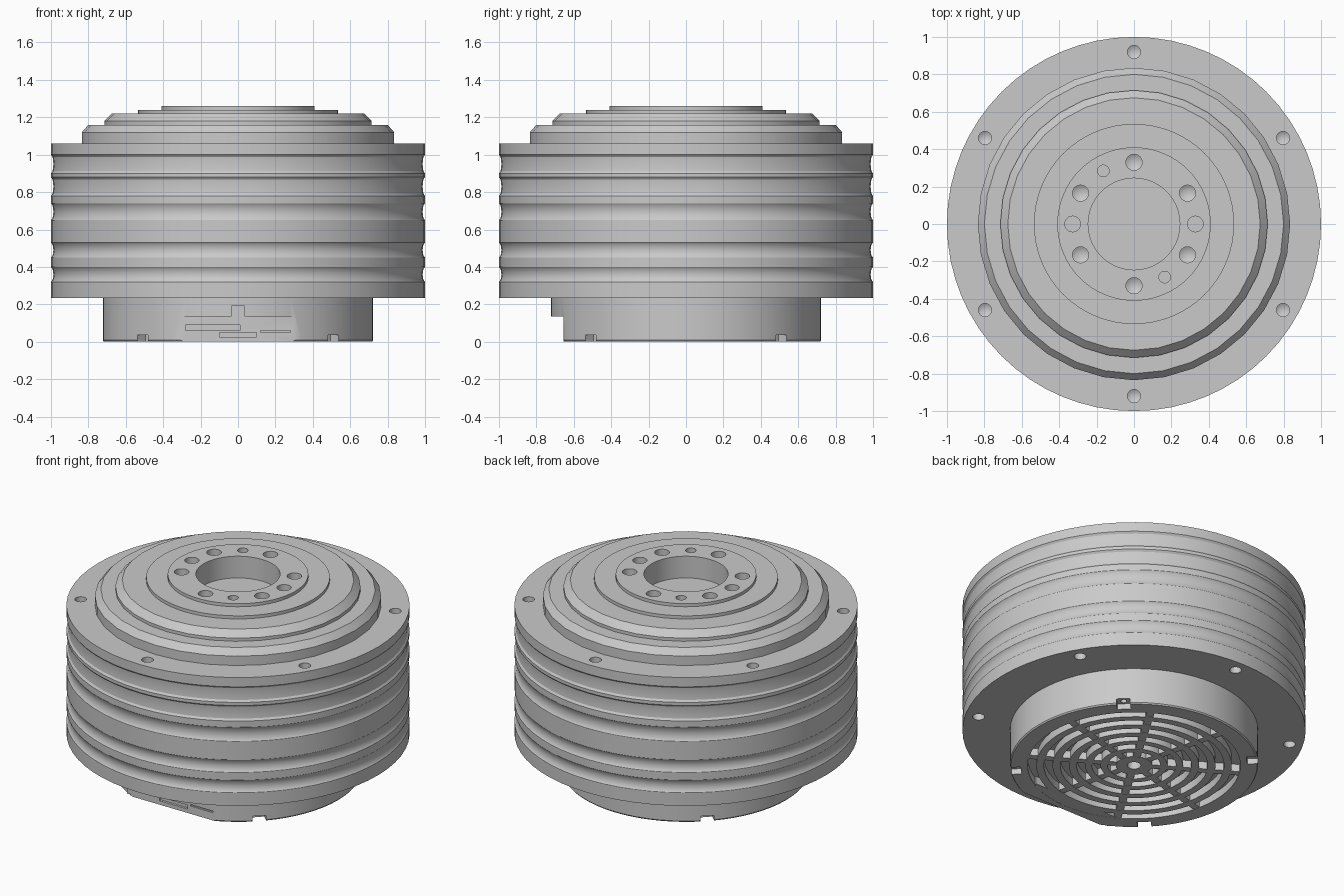
import bpy, bmesh, math
from mathutils import Matrix, Vector

cube = bpy.data.objects.get("Cube")
if cube:
    bpy.data.objects.remove(cube)

grey = bpy.data.materials.new("machined_grey")
grey.use_nodes = True
COLOUR = (0.59, 0.59, 0.59, 1)
grey.diffuse_color = COLOUR
grey.node_tree.nodes["Principled BSDF"].inputs["Base Color"].default_value = COLOUR


def lathe(bm, profile, segments, matrix=Matrix()):
    """Turn an (r, z) profile, closed or running from axis to axis, into a solid."""
    part = bmesh.new()
    verts = [part.verts.new((r, 0, z)) for r, z in profile]
    edges = [part.edges.new(pair) for pair in zip(verts, verts[1:])]
    bmesh.ops.spin(part, geom=verts + edges, axis=(0, 0, 1), cent=(0, 0, 0),
                   angle=math.tau, steps=segments)
    bmesh.ops.remove_doubles(part, verts=part.verts, dist=1e-4)
    bmesh.ops.recalc_face_normals(part, faces=part.faces)
    bmesh.ops.transform(part, matrix=matrix, verts=part.verts)
    mesh = bpy.data.meshes.new("temp")
    part.to_mesh(mesh)
    part.free()
    bm.from_mesh(mesh)
    bpy.data.meshes.remove(mesh)


def ring(bm, inner, outer, low, high):
    lathe(bm, [(inner, low), (inner, high), (outer, high), (outer, low), (inner, low)], 48)


def box(bm, x, y, z, turn=0):
    """Box between pairs of limits, turned about the z axis."""
    size = Matrix.Diagonal((x[1] - x[0], y[1] - y[0], z[1] - z[0], 1))
    centre = Matrix.Translation((sum(x) / 2, sum(y) / 2, sum(z) / 2))
    bmesh.ops.create_cube(bm, size=1, matrix=Matrix.Rotation(turn, 4, 'Z') @ centre @ size)


def drill(bm, radius, depth, place, upward=False):
    """Blind hole with a conical bottom."""
    turn = Matrix.Rotation(math.pi if upward else 0, 4, 'X')
    lathe(bm, [(0, -depth - 0.6 * radius), (radius, -depth), (radius, 0.02), (0, 0.02)],
          24, Matrix.Translation(place) @ turn)


def polar(radius, degrees, z):
    a = math.radians(degrees)
    return Vector((radius * math.cos(a), radius * math.sin(a), z))


def finish(name, bm):
    mesh = bpy.data.meshes.new(name)
    bm.to_mesh(mesh)
    bm.free()
    mesh.materials.append(grey)
    obj = bpy.data.objects.new(name, mesh)
    bpy.context.collection.objects.link(obj)
    return obj


def cut(obj, bm, name):
    """Subtract a cutter, keeping the result only if the solid survives."""
    cutter = finish(name, bm)
    cutter.hide_render = True
    mod = obj.modifiers.new(name, 'BOOLEAN')
    mod.operation, mod.solver, mod.object = 'DIFFERENCE', 'EXACT', cutter
    graph = bpy.context.evaluated_depsgraph_get()
    graph.update()
    result = bpy.data.meshes.new_from_object(obj.evaluated_get(graph))
    obj.modifiers.remove(mod)
    if len(result.polygons) > len(obj.data.polygons) // 2:
        obj.data = result
    bpy.data.objects.remove(cutter)


def cut_box(obj, name, x, y, z, turn=0):
    bm = bmesh.new()
    box(bm, x, y, z, turn)
    cut(obj, bm, name)


def smooth(obj):
    bpy.ops.object.select_all(action='DESELECT')
    obj.select_set(True)
    bpy.context.view_layer.objects.active = obj
    bpy.ops.object.shade_smooth_by_angle(angle=math.radians(30))


# Main drum with shallow hollow bands
profile = [(0, 0.235), (1, 0.235)]
for low, high in [(0.32, 0.40), (0.45, 0.53), (0.65, 0.74), (0.78, 0.88), (0.90, 1.0)]:
    profile += [(1, low), (0.991, low + 0.012), (0.987, (low + high) / 2),
                (0.991, high - 0.012), (1, high)]
profile += [(1, 1.06), (0, 1.06)]
bm = bmesh.new()
lathe(bm, profile, 64)
drum = finish("drum_body", bm)
bm = bmesh.new()
for k in range(6):
    drill(bm, 0.035, 0.1, polar(0.92, 30 + 60 * k, 1.06))
    drill(bm, 0.035, 0.1, polar(0.92, 30 + 60 * k, 0.235), True)
cut(drum, bm, "flange_holes")
smooth(drum)

# Two chamfered steps of the cap
bm = bmesh.new()
lathe(bm, [(0.5, 1.04), (0.5, 1.22), (0.675, 1.22), (0.715, 1.18), (0.715, 1.16),
           (0.80, 1.16), (0.835, 1.12), (0.835, 1.04), (0.5, 1.04)], 32)
smooth(finish("chamfered_steps", bm))

# Hub with the central bore and bolt holes
bm = bmesh.new()
lathe(bm, [(0, 1.12), (0.245, 1.12), (0.245, 1.26), (0.41, 1.26), (0.41, 1.24),
           (0.535, 1.24), (0.535, 1.04), (0, 1.04)], 64)
hub = finish("hub", bm)
bm = bmesh.new()
for k in range(6):
    drill(bm, 0.043, 0.1, polar(0.33, 30 + 60 * k, 1.26))
for angle, radius in [(0, 0.042), (180, 0.042), (120, 0.031), (300, 0.031)]:
    lathe(bm, [(0, -0.1), (radius, -0.1), (radius, 0.02), (0, 0.02)], 24,
          Matrix.Translation(polar(0.328, angle, 1.26)))
cut(hub, bm, "hub_holes")
smooth(hub)

# Base drum with a vent recess underneath
bm = bmesh.new()
lathe(bm, [(0, 0.05), (0.62, 0.05), (0.62, 0), (0.717, 0), (0.723, 0.008),
           (0.723, 0.25), (0, 0.25)], 64)
base = finish("base_drum", bm)

# Front flat with key slot and connector openings
cut_box(base, "front_flat", (-0.5, 0.5), (-0.9, -0.655), (-0.1, 0.135))
cut_box(base, "key_slot", (-0.035, 0.035), (-0.9, -0.655), (0.12, 0.19))
cut_box(base, "wide_slot", (-0.28, 0.01), (-0.8, -0.64), (0.06, 0.09))
cut_box(base, "thin_slot", (0.12, 0.28), (-0.8, -0.645), (0.05, 0.06))
cut_box(base, "low_slot", (-0.10, 0.10), (-0.8, -0.635), (0.025, 0.05))

# Foot notches, each with a small screw hole
for k in range(4):
    cut_box(base, "foot_notch", (0.66, 0.8), (-0.04, 0.04), (-0.1, 0.036),
            math.radians(45 + 90 * k))
bm = bmesh.new()
for k in range(4):
    drill(bm, 0.018, 0.04, polar(0.69, 45 + 90 * k, 0.036), True)
cut(base, bm, "foot_holes")
smooth(base)

# Vent rings
bm = bmesh.new()
for inner, outer in [(0.04, 0.105), (0.155, 0.195), (0.245, 0.285), (0.335, 0.38),
                     (0.43, 0.475), (0.525, 0.57)]:
    ring(bm, inner, outer, 0, 0.06)
smooth(finish("vent_rings", bm))

# Vent spokes and the solid web behind the front flat
bm = bmesh.new()
for k in range(8):
    box(bm, (0.08, 0.64), (-0.022, 0.022), (0.002, 0.06), math.radians(14 + 45 * k))
box(bm, (-0.34, 0.30), (-0.64, -0.53), (0.001, 0.06))
finish("vent_spokes", bm)
